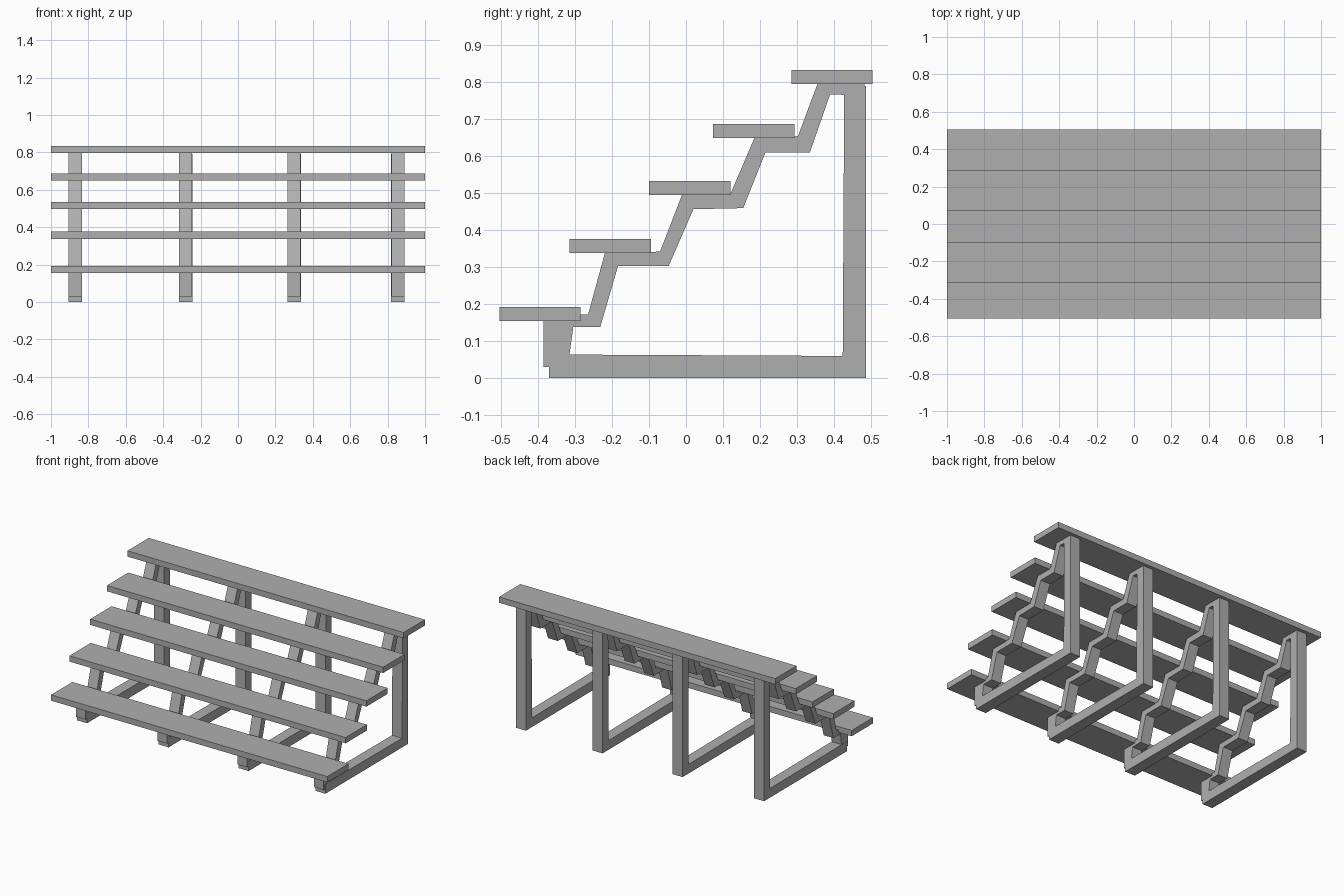
import bpy
import bmesh

cube = bpy.data.objects.get("Cube")
if cube:
    bpy.data.objects.remove(cube, do_unlink=True)

grey = bpy.data.materials.new("plain_grey")
colour = (0.43, 0.43, 0.43, 1)
grey.diffuse_color = colour
grey.use_nodes = True
grey.node_tree.nodes["Principled BSDF"].inputs["Base Color"].default_value = colour


def extrude_profile(name, profile, x, width):
    """Extrude a side (y, z) outline along x, centred on x."""
    bm = bmesh.new()
    face = bm.faces.new([bm.verts.new((x - width / 2, y, z)) for y, z in profile])
    result = bmesh.ops.extrude_face_region(bm, geom=[face])
    moved = [v for v in result["geom"] if isinstance(v, bmesh.types.BMVert)]
    bmesh.ops.translate(bm, verts=moved, vec=(width, 0, 0))
    bmesh.ops.recalc_face_normals(bm, faces=bm.faces)
    mesh = bpy.data.meshes.new(name)
    bm.to_mesh(mesh)
    bm.free()
    mesh.materials.append(grey)
    obj = bpy.data.objects.new(name, mesh)
    bpy.context.collection.objects.link(obj)
    return obj


# Bench planks, given by front edge and underside height
planks = [(-0.505, 0.155), (-0.315, 0.338), (-0.1, 0.496), (0.073, 0.65), (0.285, 0.796)]
for i, (y, z) in enumerate(planks):
    depth, thick = 0.22, 0.038
    outline = [(y, z), (y + depth, z), (y + depth, z + thick), (y, z + thick)]
    extrude_profile(f"plank_{i + 1}", outline, 0, 2)

# Stepped stringer: lower edge going up, then upper edge coming down
stringer = [
    (-0.385, 0.03), (-0.32, 0.03), (-0.305, 0.138), (-0.232, 0.138),
    (-0.184, 0.303), (-0.047, 0.303), (0.02, 0.457), (0.155, 0.46),
    (0.215, 0.61), (0.335, 0.61), (0.39, 0.768), (0.48, 0.764),
    (0.483, 0.797), (0.356, 0.797), (0.303, 0.655), (0.285, 0.652),
    (0.186, 0.652), (0.12, 0.498), (-0.01, 0.498), (-0.07, 0.343),
    (-0.1, 0.34), (-0.219, 0.34), (-0.265, 0.172), (-0.29, 0.172),
    (-0.385, 0.158),
]

# L-shaped floor runner and rear post
runner_and_post = [
    (-0.37, 0), (0.487, 0), (0.487, 0.79), (0.428, 0.775),
    (0.424, 0.06), (-0.37, 0.064),
]

for i, x in enumerate((-0.87, -0.28, 0.3, 0.855)):
    extrude_profile(f"stepped_stringer_{i + 1}", stringer, x, 0.07)
    extrude_profile(f"runner_and_post_{i + 1}", runner_and_post, x, 0.073)
